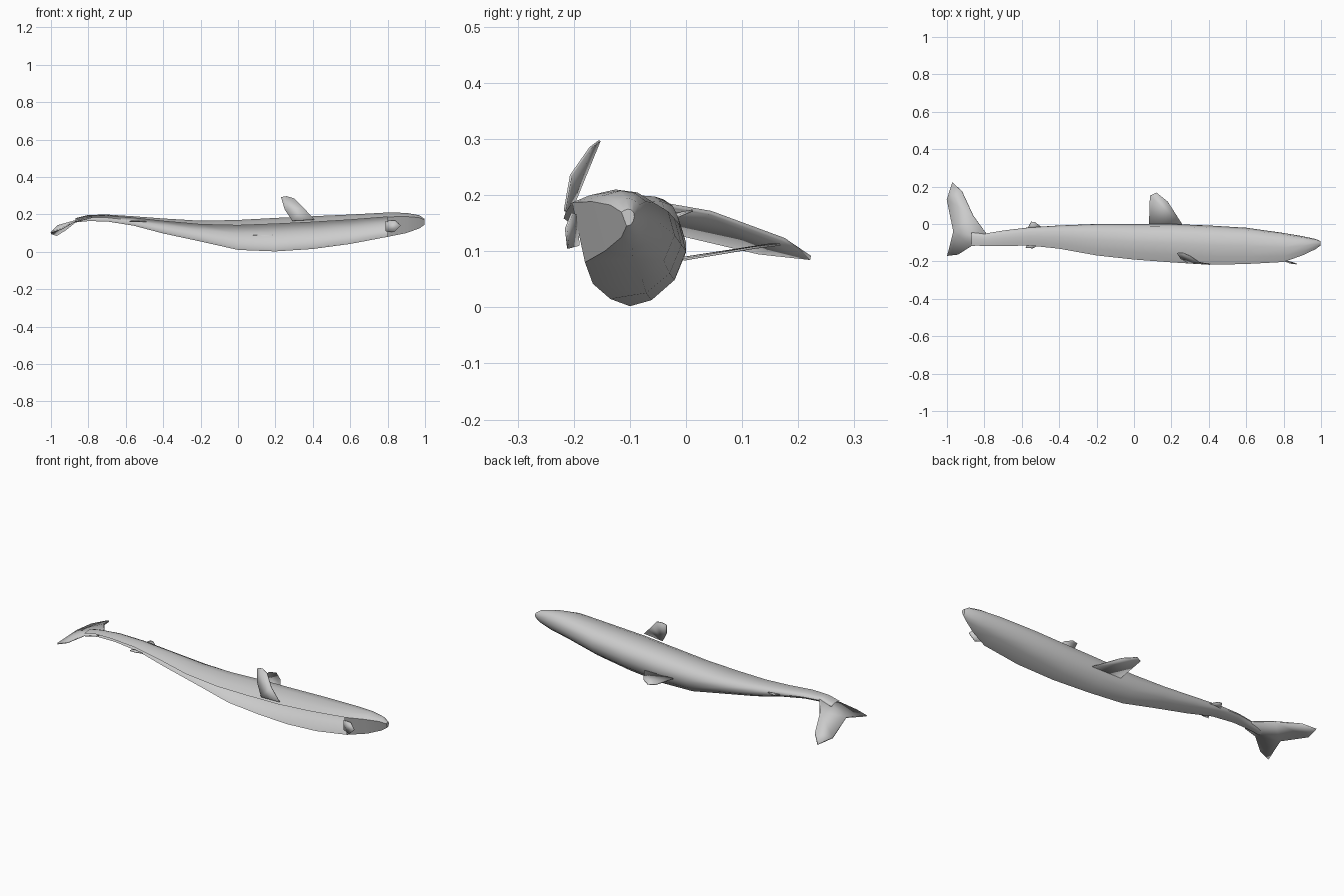
import bpy

grey = bpy.data.materials.new("pale grey skin")
grey.diffuse_color = (0.6, 0.6, 0.6, 1)


def make(name, verts, faces, angle=0.8):
    mesh = bpy.data.meshes.new(name)
    mesh.from_pydata(verts, [], faces)
    mesh.materials.append(grey)
    obj = bpy.data.objects.new(name, mesh)
    bpy.context.collection.objects.link(obj)
    bpy.ops.object.select_all(action='DESELECT')
    obj.select_set(True)
    bpy.context.view_layer.objects.active = obj
    bpy.ops.object.mode_set(mode='EDIT')
    bpy.ops.mesh.select_all(action='SELECT')
    bpy.ops.mesh.normals_make_consistent(inside=False)
    bpy.ops.object.mode_set(mode='OBJECT')
    bpy.ops.object.shade_smooth_by_angle(angle=angle)
    return obj


def fin(name, outline, faces=None, thickness=0.004):
    obj = make(name, outline, faces or [list(range(len(outline)))])
    mod = obj.modifiers.new("thickness", 'SOLIDIFY')
    mod.thickness = thickness
    mod.offset = 0
    return obj


# Body stations: x, front y, back y, bottom z, top z, belly lip y
stations = [
    (-0.87, -0.115, -0.045, 0.157, 0.180, -0.090),
    (-0.80, -0.117, -0.052, 0.164, 0.197, -0.090),
    (-0.70, -0.118, -0.035, 0.162, 0.199, -0.085),
    (-0.56, -0.115, -0.018, 0.140, 0.190, -0.075),
    (-0.40, -0.132, -0.008, 0.098, 0.178, -0.075),
    (-0.20, -0.168, 0.000, 0.055, 0.166, -0.080),
    (0.00, -0.190, 0.000, 0.010, 0.170, -0.085),
    (0.20, -0.205, 0.000, 0.002, 0.181, -0.100),
    (0.40, -0.218, -0.008, 0.015, 0.190, -0.135),
    (0.60, -0.214, -0.020, 0.042, 0.199, -0.166),
    (0.80, -0.203, -0.048, 0.080, 0.210, -0.180),
    (0.90, -0.168, -0.065, 0.100, 0.208, -0.145),
    (0.97, -0.135, -0.080, 0.125, 0.195, -0.115),
    (0.998, -0.115, -0.092, 0.145, 0.175, -0.106),
]

# Open half-shell section: from the top edge over the back to the belly lip
arc = [(0.0, 0.82), (0.20, 0.92), (0.50, 1.0), (0.75, 0.96),
       (0.94, 0.82), (1.0, 0.55), (0.90, 0.26), (0.70, 0.06)]
verts, n = [], len(arc) + 1
for x, y0, y1, z0, z1, lip in stations:
    verts += [(x, y0 + u * (y1 - y0), z0 + v * (z1 - z0)) for u, v in arc]
    verts.append((x, lip, z0))
faces = []
for s in range(len(stations) - 1):
    # the shell closes only around the snout
    for i in range(n if stations[s][0] >= 0.8 else n - 1):
        j = (i + 1) % n
        faces.append((s * n + i, s * n + j, (s + 1) * n + j, (s + 1) * n + i))
faces.append(tuple(range(len(verts) - n, len(verts))))
make("body", verts, faces, 0.9)

# Crescent tail, drooping to both tips
tail = [(-0.78, -0.085, 0.185), (-0.79, -0.052, 0.185), (-0.86, 0.045, 0.168),
        (-0.92, 0.175, 0.120), (-0.97, 0.222, 0.088), (-1.0, 0.130, 0.098),
        (-0.965, -0.040, 0.138), (-0.998, -0.170, 0.105),
        (-0.94, -0.163, 0.125), (-0.87, -0.118, 0.165),
        (-0.80, -0.112, 0.180)]
fin("tail_fin", tail, [(0, 1, 2, 6), (2, 3, 5, 6), (3, 4, 5),
                       (0, 6, 9, 10), (6, 7, 8, 9)], 0.008)

# Upright fin
fin("upright_fin", [(0.41, -0.216, 0.172), (0.35, -0.205, 0.235),
                    (0.30, -0.170, 0.285), (0.26, -0.154, 0.297),
                    (0.23, -0.156, 0.292), (0.25, -0.185, 0.225),
                    (0.29, -0.208, 0.165)])

# Long side fin
fin("side_fin", [(0.08, -0.005, 0.088), (0.085, 0.150, 0.112),
                 (0.12, 0.168, 0.112), (0.18, 0.120, 0.106),
                 (0.26, -0.005, 0.085)])

# Small fin beside the jaw
fin("jaw_fin", [(0.79, -0.193, 0.165), (0.84, -0.203, 0.168),
                (0.87, -0.214, 0.140), (0.835, -0.210, 0.105),
                (0.79, -0.192, 0.110)])

# Paired finlets ahead of the tail
fin("back_finlet", [(-0.57, -0.025, 0.165), (-0.55, 0.012, 0.172),
                    (-0.53, 0.010, 0.172), (-0.49, -0.020, 0.160)])
fin("front_finlet", [(-0.57, -0.108, 0.165), (-0.58, -0.128, 0.162),
                     (-0.54, -0.130, 0.162), (-0.51, -0.112, 0.160)])
